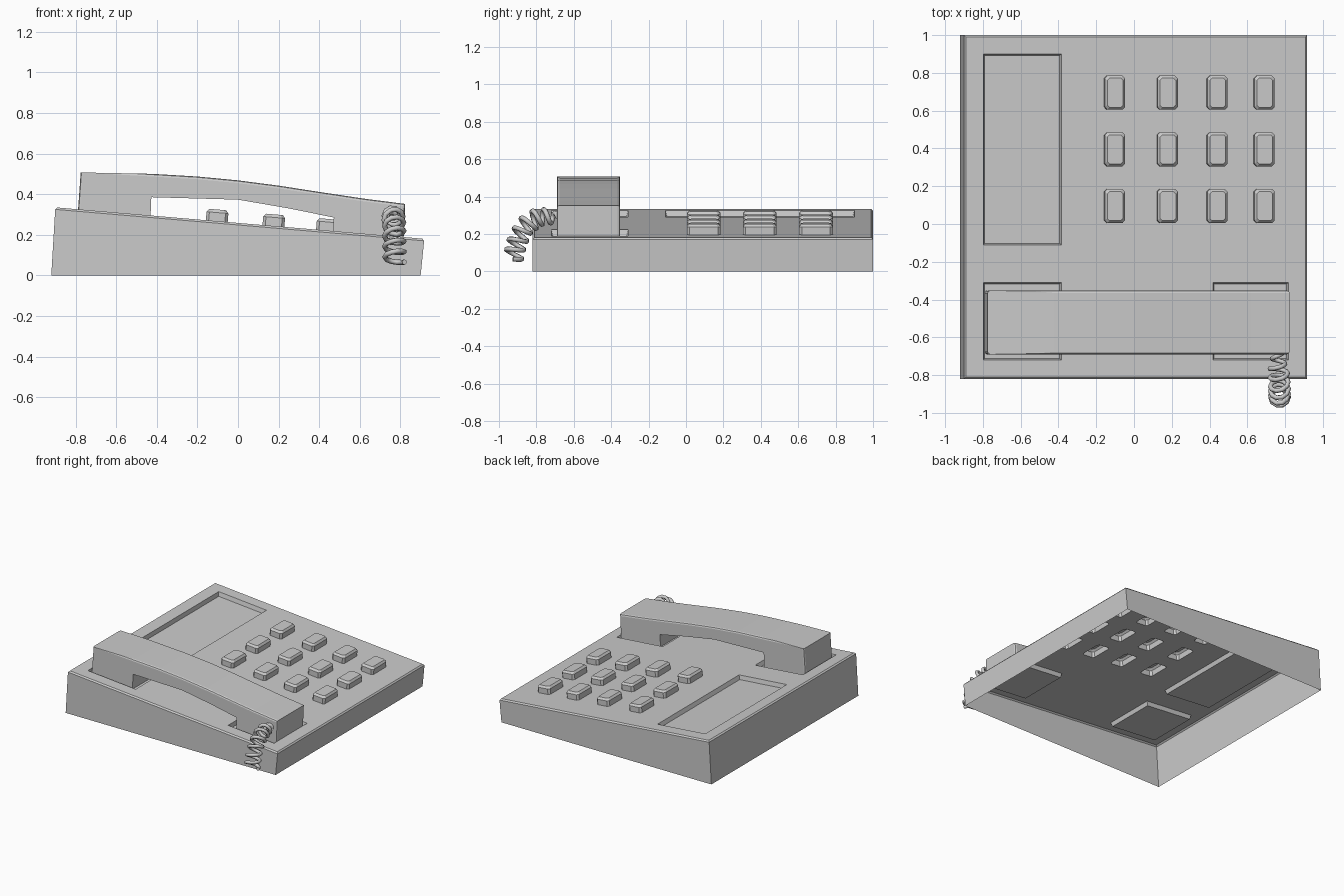
import bpy, bmesh, math
from mathutils import Vector, Matrix

if "Cube" in bpy.data.objects:
    bpy.data.objects.remove(bpy.data.objects["Cube"])

# Frame of the sloping top panel
SLOPE = math.atan2(0.155, 1.82)
PANEL = Matrix.Translation((0.01, 0, 0.2575)) @ Matrix.Rotation(SLOPE, 4, 'Y')


def link(name, bm):
    bmesh.ops.recalc_face_normals(bm, faces=bm.faces)
    me = bpy.data.meshes.new(name)
    bm.to_mesh(me)
    bm.free()
    ob = bpy.data.objects.new(name, me)
    bpy.context.collection.objects.link(ob)
    return ob


def prism(profile, y0, y1):
    """Closed xz profile extruded along y."""
    bm = bmesh.new()
    face = bm.faces.new([bm.verts.new((x, y0, z)) for x, z in profile])
    ext = bmesh.ops.extrude_face_region(bm, geom=[face])
    verts = [g for g in ext['geom'] if isinstance(g, bmesh.types.BMVert)]
    bmesh.ops.translate(bm, verts=verts, vec=(0, y1 - y0, 0))
    bmesh.ops.recalc_face_normals(bm, faces=bm.faces)
    return bm


def loft(bm, rings):
    """Capped solid through rings given in panel space."""
    rows = [[bm.verts.new(PANEL @ Vector(p)) for p in r] for r in rings]
    n = len(rows[0])
    for a, b in zip(rows, rows[1:]):
        for i in range(n):
            bm.faces.new((a[i], a[(i + 1) % n], b[(i + 1) % n], b[i]))
    bm.faces.new(rows[0])
    bm.faces.new(rows[-1])


def chamfered(cx, cy, hx, hy, c, z):
    return [(cx + sx, cy + sy, z) for sx, sy in (
        (hx, hy - c), (hx - c, hy), (c - hx, hy), (-hx, hy - c),
        (-hx, c - hy), (c - hx, -hy), (hx - c, -hy), (hx, c - hy))]


def rect(x0, x1, y0, y1, inset, z):
    x0, x1, y0, y1 = x0 + inset - 0.01, x1 - inset - 0.01, y0 + inset, y1 - inset
    return [(x0, y0, z), (x1, y0, z), (x1, y1, z), (x0, y1, z)]


def boolean(target, tool, operation):
    tool.hide_render = True
    mod = target.modifiers.new(operation, 'BOOLEAN')
    mod.operation, mod.object, mod.solver = operation, tool, 'EXACT'
    bpy.context.view_layer.objects.active = target
    bpy.ops.object.modifier_apply(modifier=mod.name)
    bpy.data.objects.remove(tool)


# Wedge-shaped body with a softened top rim
bm = prism([(-0.92, 0), (0.90, 0), (0.918, 0.18), (-0.90, 0.335)], -0.82, 1.0)
rim = [e for e in bm.edges if all(v.co.z > 0.1 for v in e.verts)]
bmesh.ops.bevel(bm, geom=rim, offset=0.01, segments=1, affect='EDGES')
body = link("phone_body", bm)

# Recesses: index card panel and two handset cradles
bm = bmesh.new()
for x0, x1, y0, y1 in ((-0.80, -0.385, -0.11, 0.90),
                       (-0.80, -0.385, -0.72, -0.31),
                       (0.42, 0.82, -0.72, -0.31)):
    loft(bm, [rect(x0, x1, y0, y1, 0.008, -0.032),
              rect(x0, x1, y0, y1, 0, 0), rect(x0, x1, y0, y1, 0, 0.05)])
boolean(body, link("recess_cutter", bm), 'DIFFERENCE')

# Keypad of raised keys, hollow underneath
bm = bmesh.new()
for cx in (-0.105, 0.175, 0.44, 0.69):
    for cy in (0.095, 0.395, 0.695):
        x = cx - 0.01
        loft(bm, [chamfered(x, cy, 0.054, 0.09, 0.014, -0.02),
                  chamfered(x, cy, 0.054, 0.09, 0.014, 0.042),
                  chamfered(x, cy, 0.042, 0.077, 0.012, 0.057)])
boolean(body, link("keypad", bm), 'UNION')

# Open underside
bm = bmesh.new()
bm.from_mesh(body.data)
floor = [f for f in bm.faces if all(v.co.z < 0.001 for v in f.verts)]
bmesh.ops.delete(bm, geom=floor, context='FACES')
bm.to_mesh(body.data)
bm.free()

# Handset: arched grip between earpiece and mouthpiece
profile = [(-0.79, 0.296), (-0.432, 0.266), (-0.427, 0.385), (0.0, 0.373),
           (0.25, 0.33), (0.472, 0.285), (0.468, 0.19), (0.815, 0.160),
           (0.824, 0.352), (0.62, 0.378), (0.42, 0.408), (0.2, 0.442),
           (0.0, 0.468), (-0.2, 0.487), (-0.42, 0.50), (-0.775, 0.507)]
bm = prism(profile, -0.69, -0.352)
edges = []
for e in bm.edges:
    a, b = (v.co for v in e.verts)
    along = abs(a.y - b.y) < 0.01
    outer_top = all(p.z > 0.465 - 0.12 * (p.x + 0.1) - 0.03 or p.x > 0.8 and p.z > 0.3
                    for p in (a, b))
    end_side = abs(a.x) > 0.75 and abs(b.x) > 0.75 and a.x * b.x > 0
    if along and (outer_top or end_side):
        edges.append(e)
bmesh.ops.bevel(bm, geom=edges, offset=0.035, segments=2, profile=0.5,
                affect='EDGES', clamp_overlap=True)
link("handset", bm)

# Coiled cord hanging from the mouthpiece over the front edge
path = [Vector(p) for p in ((0.76, -0.685, 0.285), (0.765, -0.78, 0.295),
                            (0.77, -0.86, 0.245), (0.77, -0.905, 0.155),
                            (0.772, -0.925, 0.065))]
TURNS, STEPS = 7, 10
pts = []
for i in range(TURNS * STEPS + 1):
    t = i / (TURNS * STEPS) * (len(path) - 1)
    k = min(int(t), len(path) - 2)
    centre = path[k].lerp(path[k + 1], t - k)
    d0 = path[k + 1] - path[max(k - 1, 0)]
    d1 = path[min(k + 2, len(path) - 1)] - path[k]
    axis = d0.lerp(d1, t - k).normalized()
    side = Vector((1, 0, 0))
    up = axis.cross(side).normalized()
    ang = i / STEPS * math.tau
    r = 0.022 + 0.026 * min(1, t)
    pts.append(centre + (side * math.cos(ang) + up * math.sin(ang)) * r)
curve = bpy.data.curves.new("coiled_cord", 'CURVE')
curve.dimensions = '3D'
curve.bevel_depth, curve.bevel_resolution = 0.013, 1
curve.use_fill_caps = True
spline = curve.splines.new('POLY')
spline.points.add(len(pts) - 1)
for sp, p in zip(spline.points, pts):
    sp.co = (*p, 1)
bpy.context.collection.objects.link(bpy.data.objects.new("coiled_cord", curve))
